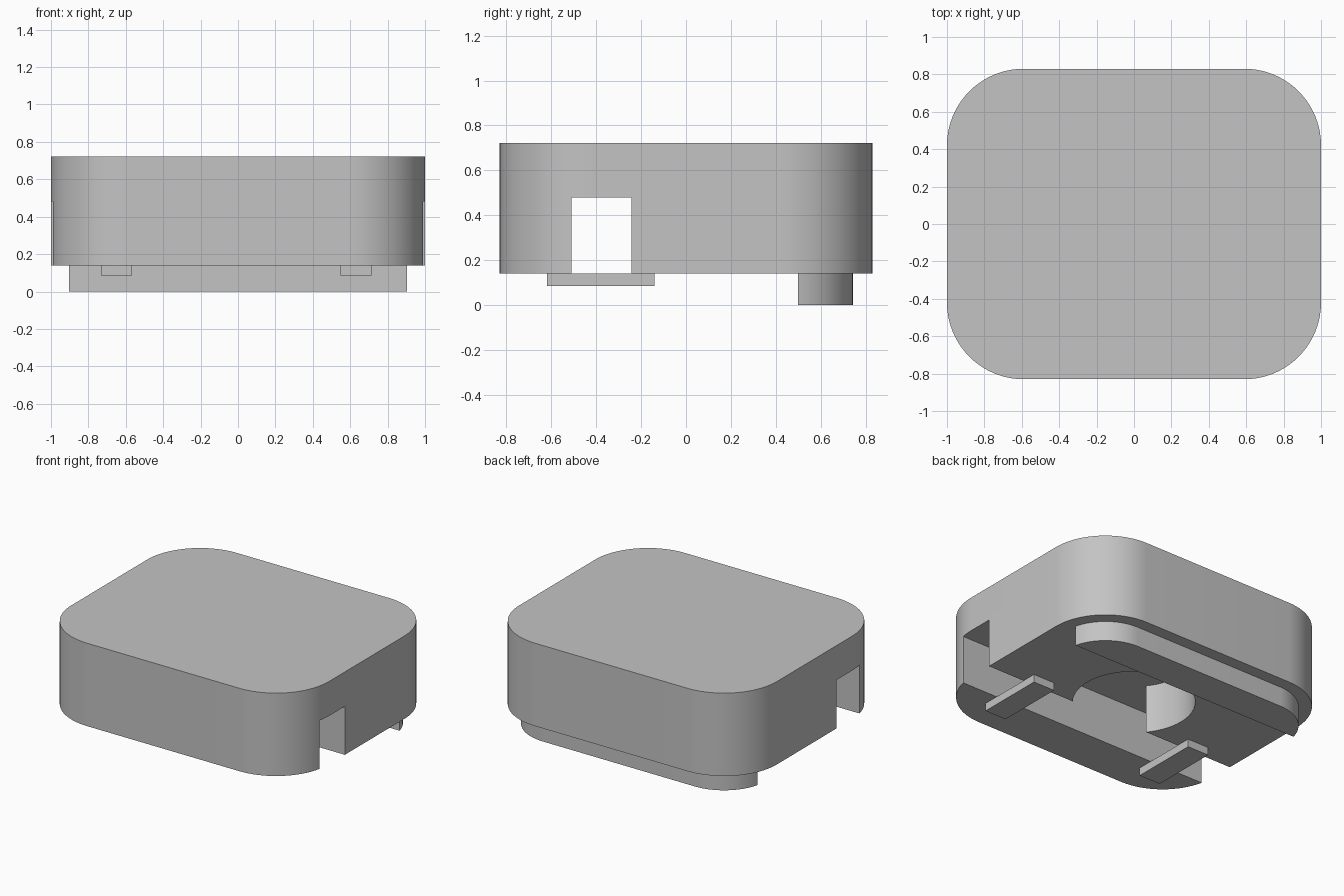
import bpy, bmesh, math
from mathutils import Vector

if "Cube" in bpy.data.objects:
    bpy.data.objects.remove(bpy.data.objects["Cube"], do_unlink=True)

grey = bpy.data.materials.new("plain grey")
grey.use_nodes = True
grey.diffuse_color = (0.55, 0.55, 0.55, 1)
grey.node_tree.nodes["Principled BSDF"].inputs["Base Color"].default_value = grey.diffuse_color


def finish(name, bm):
    bmesh.ops.recalc_face_normals(bm, faces=bm.faces)
    mesh = bpy.data.meshes.new(name)
    bm.to_mesh(mesh)
    bm.free()
    obj = bpy.data.objects.new(name, mesh)
    mesh.materials.append(grey)
    bpy.context.collection.objects.link(obj)
    return obj


def prism(name, outline, z0, z1, cut_y=None):
    """Extrude an outline upward, optionally keeping only y > cut_y."""
    bm = bmesh.new()
    face = bm.faces.new([bm.verts.new((x, y, z0)) for x, y in outline])
    top = bmesh.ops.extrude_face_region(bm, geom=[face])["geom"]
    verts = [v for v in top if isinstance(v, bmesh.types.BMVert)]
    bmesh.ops.translate(bm, verts=verts, vec=(0, 0, z1 - z0))
    if cut_y is not None:
        geom = bm.verts[:] + bm.edges[:] + bm.faces[:]
        bmesh.ops.bisect_plane(bm, geom=geom, plane_co=Vector((0, cut_y, 0)),
                               plane_no=Vector((0, 1, 0)), clear_inner=True)
        bmesh.ops.holes_fill(bm, edges=[e for e in bm.edges if e.is_boundary])
    return finish(name, bm)


def rectangle(x0, x1, y0, y1):
    return [(x0, y0), (x1, y0), (x1, y1), (x0, y1)]


def circle(radius, n=64):
    return [(radius * math.cos(math.tau * i / n), radius * math.sin(math.tau * i / n))
            for i in range(n)]


def rounded(hx, hy, r, n=20):
    points = []
    for q, (sx, sy) in enumerate([(1, 1), (-1, 1), (-1, -1), (1, -1)]):
        for i in range(n + 1):
            a = (q + i / n) * math.pi / 2
            points.append((sx * (hx - r) + r * math.cos(a), sy * (hy - r) + r * math.sin(a)))
    return points


def smooth(obj):
    bpy.ops.object.select_all(action='DESELECT')
    obj.select_set(True)
    bpy.context.view_layer.objects.active = obj
    bpy.ops.object.shade_smooth_by_angle(angle=math.radians(30))


# Body with rounded corners
base, roof = 0.14, 0.48
body = prism("body", rounded(1, 0.83, 0.41), base, 0.722)

# Cross slot and round recess in the underside
cutters = [prism("slot_cutter", rectangle(-1.2, 1.2, -0.51, -0.243), 0, roof),
           prism("recess_cutter", circle(0.39), 0, roof)]
for cutter in cutters:
    cutter.hide_render = True
    mod = body.modifiers.new(cutter.name, 'BOOLEAN')
    mod.operation = 'DIFFERENCE'
    mod.solver = 'EXACT'
    mod.object = cutter
    bpy.context.view_layer.objects.active = body
    bpy.ops.object.modifier_apply(modifier=mod.name)
    bpy.data.objects.remove(cutter, do_unlink=True)
smooth(body)

# Rear lip following the body outline
lip = prism("rear_lip", rounded(0.915, 0.745, 0.325), 0, base, cut_y=0.5)
smooth(lip)

# Retaining bars across the slot
for name, x in (("left_bar", 0.63), ("right_bar", -0.65)):
    prism(name, rectangle(x - 0.083, x + 0.083, -0.62, -0.14), 0.085, base)
